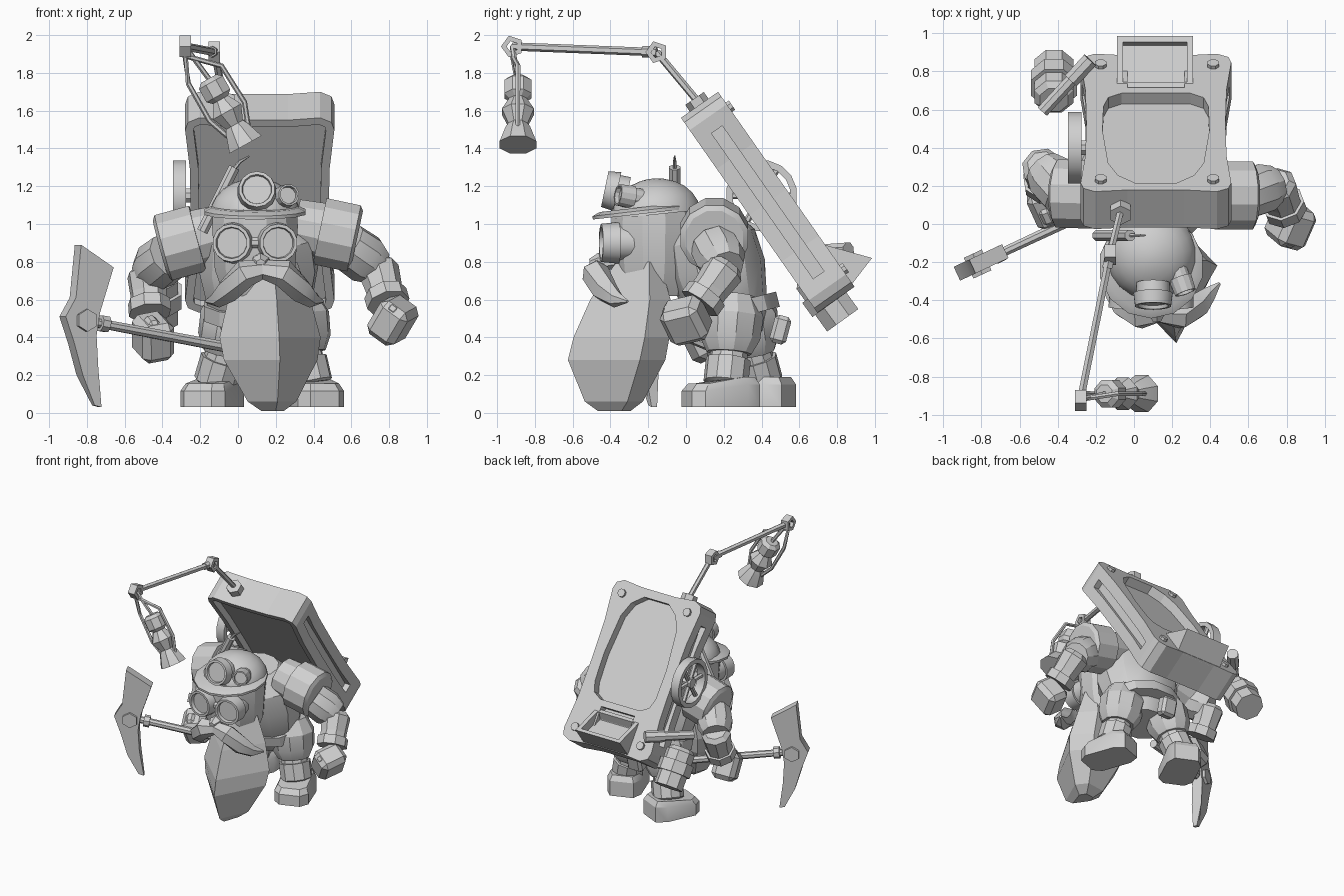
import bpy, bmesh, math
from mathutils import Matrix, Vector as V

cube = bpy.data.objects.get("Cube")
if cube:
    bpy.data.objects.remove(cube)

grey = bpy.data.materials.new("stone_grey")
grey.use_nodes = True
grey.diffuse_color = (0.63, 0.63, 0.63, 1)
grey.node_tree.nodes["Principled BSDF"].inputs["Base Color"].default_value = (0.63, 0.63, 0.63, 1)

WORLD = Matrix.Identity(4)
HEAD = Matrix.Translation((0.09, -0.15, 0))
BEARD = Matrix.Translation((0.155, -0.15, 0)) @ Matrix.Rotation(math.radians(8), 4, 'Z')
# Pack frame: X across, Y up the slab, Z out of its back
PACK = Matrix.Translation((0.115, 0.433, 1.115)) @ Matrix.Rotation(math.radians(180), 4, 'Z') \
    @ Matrix.Rotation(math.radians(55), 4, 'X')


def finish(name, bm, frame=WORLD, smooth=28):
    bm.transform(frame)
    bmesh.ops.recalc_face_normals(bm, faces=bm.faces)
    me = bpy.data.meshes.new(name)
    bm.to_mesh(me)
    bm.free()
    me.materials.append(grey)
    ob = bpy.data.objects.new(name, me)
    bpy.context.collection.objects.link(ob)
    if smooth:
        bpy.ops.object.select_all(action='DESELECT')
        ob.select_set(True)
        bpy.context.view_layer.objects.active = ob
        bpy.ops.object.shade_smooth_by_angle(angle=math.radians(smooth))
    return ob


def skin(bm, rings):
    """Join equal rings of points into a closed skin."""
    rings = [[bm.verts.new(p) for p in r] for r in rings]
    n = len(rings[0])
    for a, b in zip(rings, rings[1:]):
        for i in range(n):
            bm.faces.new((a[i], a[(i + 1) % n], b[(i + 1) % n], b[i]))
    return bm.faces.new(rings[0]), bm.faces.new(rings[-1])


def ring(c, axis, r, n, flat=1.0):
    q = axis.to_track_quat('Z', 'Y')
    angs = [math.tau * (i + 0.5) / n for i in range(n)]
    return [c + q @ V((r * math.cos(t), r * flat * math.sin(t), 0)) for t in angs]


def turned(name, a, b, profile=((0, 1), (1, 1)), r=1.0, n=8, frame=WORLD, flat=1.0):
    """Turned part from a to b; profile holds (fraction along, radius)."""
    a, b = V(a), V(b)
    bm = bmesh.new()
    skin(bm, [ring(a.lerp(b, t), b - a, k * r, n, flat) for t, k in profile])
    return finish(name, bm, frame)


def hoop(name, c, outer, inner, half, n):
    """Flat ring around the x axis."""
    bm = bmesh.new()
    loops = []
    for x, r in ((-half, outer), (half, outer), (half, inner), (-half, inner)):
        loops.append([bm.verts.new(p) for p in ring(c + V((x, 0, 0)), V((1, 0, 0)), r, n)])
    for a, b in zip(loops, loops[1:] + loops[:1]):
        for i in range(n):
            bm.faces.new((a[i], a[(i + 1) % n], b[(i + 1) % n], b[i]))
    return finish(name, bm)


def swept(name, pts, radii, n=6, frame=WORLD):
    pts = [V(p) for p in pts]
    bm = bmesh.new()
    last = len(pts) - 1
    skin(bm, [ring(p, pts[min(i + 1, last)] - pts[max(i - 1, 0)], radii[i], n)
              for i, p in enumerate(pts)])
    return finish(name, bm, frame)


def block(name, size, loc, rot, bevel):
    bm = bmesh.new()
    bmesh.ops.create_cube(bm, size=1)
    bmesh.ops.scale(bm, vec=size, verts=bm.verts)
    bmesh.ops.bevel(bm, geom=bm.edges[:], offset=bevel, segments=1, affect='EDGES')
    turn = Matrix.Rotation(math.radians(rot[2]), 4, 'Z') @ Matrix.Rotation(math.radians(rot[1]), 4, 'Y') \
        @ Matrix.Rotation(math.radians(rot[0]), 4, 'X')
    return finish(name, bm, Matrix.Translation(loc) @ turn)


def dish(bm, face, rim, depth):
    """Inset a face and sink its middle."""
    n = face.normal.copy()
    bmesh.ops.inset_region(bm, faces=[face], thickness=rim)
    low = bmesh.ops.extrude_face_region(bm, geom=[face])['geom']
    bmesh.ops.delete(bm, geom=[face], context='FACES_ONLY')
    bmesh.ops.translate(bm, verts=[g for g in low if isinstance(g, bmesh.types.BMVert)], vec=n * -depth)


# Pack slab with waisted sides and a dished front
quarter = [(0.365, 0.0), (0.37, 0.3), (0.395, 0.55), (0.38, 0.6), (0.32, 0.63), (0.15, 0.615)]
half = quarter + [(-x, y) for x, y in reversed(quarter)]
outline = half + [(x, -y) for x, y in reversed(half[1:-1])]
bm = bmesh.new()
front, back = skin(bm, [[V((x, y, z)) for x, y in outline] for z in (-0.12, 0.12)])
bmesh.ops.recalc_face_normals(bm, faces=bm.faces)
dish(bm, front, 0.045, 0.05)
slab = finish("pack_slab", bm, PACK, 0)

# One cutter for the back hollow, the side grooves and the chute mouth
well = [(0.11, 0.55), (0.2, 0.48), (0.25, 0.37), (0.28, 0.07), (0.275, -0.15), (0.25, -0.23), (0.18, -0.27)]
well += [(-x, y) for x, y in reversed(well)]
bm = bmesh.new()
skin(bm, [[V((x, y, z)) for x, y in well] for z in (0.05, 0.3)])
for s in (-1, 1):
    skin(bm, [[V((s * x, y, z)) for y, z in ((-0.47, -0.035), (0.47, -0.035), (0.47, 0.035), (-0.47, 0.035))]
              for x in (0.34, 0.6)])
skin(bm, [[V((x, y, z)) for y, z in ((-0.32, 0.05), (-0.32, 0.3), (-0.48, 0.3), (-0.48, 0.05))]
          for x in (-0.15, 0.15)])
cutter = finish("pack_cutter", bm, PACK, 0)
cutter.hide_render = cutter.hide_viewport = True
cut = slab.modifiers.new("cut", 'BOOLEAN')
cut.operation, cut.solver, cut.object = 'DIFFERENCE', 'EXACT', cutter

for x in (-0.3, 0.29):
    for y in (-0.52, 0.53):
        turned("pack_bolt", (x, y, 0.11), (x, y, 0.14), r=0.032, frame=PACK)

# Chute below the hollow
bm = bmesh.new()
skin(bm, [[V((x, y, z)) for y, z in ((0.715, 0.895), (0.985, 0.82), (0.87, 0.67), (0.74, 0.76))]
          for x in (-0.09, 0.31)])
bmesh.ops.recalc_face_normals(bm, faces=bm.faces)
dish(bm, max(bm.faces, key=lambda f: f.normal.z), 0.045, 0.07)
finish("pack_chute", bm)

# Valve wheel on the right side
hub = V((-0.31, 0.4, 1.15))
hoop("valve_rim", hub, 0.19, 0.155, 0.035, 16)
turned("valve_axle", hub - V((0.03, 0, 0)), hub + V((0.1, 0, 0)), r=0.04)
for i in range(6):
    t = math.tau * i / 6
    turned("valve_spoke", hub, hub + V((0, math.cos(t), math.sin(t))) * 0.17, r=0.018, n=6)

# Canister and handle by the lower right corner
turned("canister", (-0.42, 0.65, 0.74), (-0.42, 0.83, 0.49),
       ((0, 0.08), (0.1, 0.11), (0.35, 0.11), (0.35, 0.13), (0.65, 0.13), (0.65, 0.11), (1, 0.11)))
turned("canister_handle", (-0.48, 0.59, 0.84), (-0.23, 0.86, 0.86),
       ((0, 0.035), (0.6, 0.035), (0.6, 0.045), (1, 0.045)))

# Crane arm
knee, tip = V((-0.125, -0.155, 1.91)), V((-0.28, -0.92, 1.94))
turned("crane_base", (-0.07, 0.09, 1.6), (-0.07, 0.045, 1.665), r=0.06, n=6)
turned("crane_lower_rod", (-0.07, 0.07, 1.64), knee, r=0.02, n=6)
turned("crane_upper_rod", knee, tip, ((0, 0.03), (0.1, 0.03), (0.1, 0.022), (1, 0.022)), n=6)
for p in (knee, tip):
    hoop("crane_joint", p, 0.06, 0.03, 0.03, 5)

# Lantern hanging at a slant
top, foot = V((-0.155, -0.89, 1.77)), V((0.04, -0.89, 1.42))
turned("lantern", top, foot,
       ((0, 0.05), (0.06, 0.078), (0.26, 0.078), (0.32, 0.05), (0.5, 0.092), (0.7, 0.055),
        (0.76, 0.07), (1, 0.105)))
side = V((0.88, 0, 0.47))
for s in (-1, 1):
    bail = [tip - V((0, 0, 0.05)), top + side * s * 0.1 + V((-0.02, 0, 0.02)),
            top.lerp(foot, 0.5) + side * s * 0.105, top.lerp(foot, 0.8) + side * s * 0.06]
    swept("lantern_bail", bail, [0.014] * 4)
turned("lantern_hook", tip, top, r=0.014, n=6)

# Head and helmet
turned("head", (0, -0.02, 0.62), (0, -0.02, 1.08), ((0, 0.17), (0.3, 0.22), (0.8, 0.235), (1, 0.23)),
       n=12, frame=HEAD)
dome = [(math.sin(t * math.pi / 12), 0.24 * math.cos(t * math.pi / 12)) for t in range(6)] + [(1, 0.02)]
turned("helmet", (0, -0.01, 1.05), (0, -0.03, 1.24), dome, n=20, frame=HEAD)
turned("helmet_brim", (0, -0.07, 1.055), (0, -0.074, 1.09), ((0, 0.275), (0.5, 0.275), (1, 0.235)), n=14, frame=HEAD)

# Eye goggles and helmet lamps
CUP = ((0, 0.85), (0.45, 0.85), (0.45, 1), (1, 0.92), (1, 0.76), (0.85, 0.72))
for s in (-1, 1):
    turned("goggle", (s * 0.105, -0.13, 0.9), (s * 0.125, -0.3, 0.9), CUP, 0.11, 14, HEAD)
turned("goggle_bridge", (-0.05, -0.24, 0.9), (0.05, -0.24, 0.9), r=0.03, frame=HEAD)
turned("large_lamp", (0.1, -0.31, 1.16), (0.1, -0.43, 1.185), CUP, 0.105, 14)
turned("small_lamp", (0.22, -0.22, 1.13), (0.27, -0.36, 1.155), CUP, 0.063, 12)
turned("helmet_candle", (-0.19, -0.06, 0.96), (-0.02, -0.06, 1.3), r=0.032)
swept("candle_wick", [(-0.03, -0.06, 1.28), (0.01, -0.06, 1.33), (0.06, -0.06, 1.36)], [0.011, 0.01, 0.004])

# Faceted beard with a front ridge, from (height, half width, front, back)
bm = bmesh.new()
skin(bm, [[V(p) for p in ((0, f, z), (w, f * 0.3 + b * 0.7, z), (w * 0.6, b, z),
                          (-w * 0.6, b, z), (-w, f * 0.3 + b * 0.7, z))]
          for z, w, f, b in ((0.8, 0.15, -0.22, 0.0), (0.6, 0.22, -0.36, 0.05), (0.4, 0.27, -0.45, 0.04),
                             (0.28, 0.25, -0.48, 0.02), (0.06, 0.13, -0.39, -0.09), (0.01, 0.06, -0.32, -0.15))])
finish("beard", bm, BEARD, 0)
for s in (-1, 1):
    swept("moustache", [(0.04, -0.32, 0.76), (0.05 + s * 0.1, -0.33, 0.74), (0.05 + s * 0.19, -0.28, 0.65),
                        (0.05 + s * 0.25, -0.22, 0.6), (0.05 + s * 0.31, -0.16, 0.59)],
          [0.05, 0.075, 0.07, 0.045, 0.008], frame=HEAD)
turned("nose", (0.03, -0.2, 0.81), (0.03, -0.36, 0.79), ((0, 0.04), (0.7, 0.05), (1, 0.025)), n=6, frame=HEAD)

# Torso, belt and pouch
turned("torso", (0.12, 0.25, 0.4), (0.1, 0.1, 1.05),
       ((0, 0.2), (0.2, 0.27), (0.55, 0.32), (0.8, 0.3), (1, 0.18)), n=12, flat=0.8)
turned("belt", (0.12, 0.25, 0.5), (0.12, 0.23, 0.58), r=0.31, n=12, flat=0.85)
block("belt_pouch", (0.13, 0.09, 0.15), (0.1, 0.5, 0.44), (-15, 0, 0), 0.02)

# Arms: pauldron, upper arm, forearm, cuff and fist
TIERS = ((0, 0.8), (0.4, 0.85), (0.4, 1), (0.95, 1), (1, 0.85))
CUFF = ((0, 0.85), (0.45, 0.85), (0.45, 1), (1, 1))
arms = {
    "left": ((0.3, 0.15, 0.99), (0.63, 0.15, 0.92), (0.74, 0.21, 0.77), (0.79, 0.09, 0.6), (0.82, 0.0, 0.49),
             (15, 35, -15)),
    "right": ((-0.08, 0.15, 0.96), (-0.41, 0.16, 0.87), (-0.48, 0.3, 0.74), (-0.47, 0.23, 0.56),
              (-0.45, 0.11, 0.4), (25, -10, 20))}
for tag, (sh, up, el, wr, fist, rot) in arms.items():
    sh, up, el, wr, fist = V(sh), V(up), V(el), V(wr), V(fist)
    turned(tag + "_pauldron", sh, up, TIERS, 0.185, 12)
    turned(tag + "_upper_arm", sh.lerp(up, 0.85) - V((0, 0, 0.05)), el, ((0, 0.13), (0.6, 0.135), (1, 0.1)), n=10)
    turned(tag + "_forearm", el * 1.1 - wr * 0.1, wr, ((0, 0.08), (0.15, 0.11), (1, 0.09)))
    turned(tag + "_cuff", el.lerp(wr, 0.55), wr.lerp(fist, 0.2), CUFF, 0.115)
    block(tag + "_fist", (0.18, 0.22, 0.22), fist, rot, 0.035)
    block(tag + "_thumb", (0.07, 0.1, 0.12), fist.lerp(wr, 0.3) + V((0, -0.09, 0)), rot, 0.02)

# Legs and boots
for tag, hip, foot, yaw in (("left", (0.3, 0.25, 0.52), (0.385, 0.21, 0.15), 20),
                            ("right", (-0.01, 0.3, 0.52), (-0.12, 0.4, 0.15), -25)):
    hip, foot = V(hip), V(foot)
    turned(tag + "_thigh", hip + V((0, 0, 0.1)), hip.lerp(foot, 0.55),
           ((0, 0.12), (0.35, 0.17), (0.75, 0.16), (1, 0.12)), n=10)
    turned(tag + "_shin", hip.lerp(foot, 0.4), foot, TIERS, 0.12, 10)
    boot = Matrix.Translation((foot.x, foot.y, 0)) @ Matrix.Rotation(math.radians(yaw), 4, 'Z')
    bm = bmesh.new()
    shape = [(0.09, 0.16), (0.13, 0.08), (0.13, -0.16), (0.08, -0.22)]
    shape += [(-x, y) for x, y in reversed(shape)]
    skin(bm, [[V((x * k, y * k, z - (0.035 * (y < -0.1) if z > 0.1 else 0))) for x, y in shape]
              for z, k in ((0.03, 1), (0.15, 1), (0.19, 0.85))])
    finish(tag + "_boot", bm, boot)

# Pickaxe
PICK = Matrix.Translation((-0.82, -0.21, 0.49)) @ Matrix.Rotation(math.radians(25), 4, 'Z')
turned("pick_shaft", (-0.82, -0.21, 0.49), (-0.07, 0.14, 0.35), ((0, 0.025), (1, 0.03)))
turned("pick_collar", (-0.73, -0.17, 0.475), (-0.69, -0.15, 0.468), r=0.045)
bm = bmesh.new()
blade = [(-0.03, 0.4), (0.16, 0.28), (0.08, 0.04), (0.06, -0.08), (0.07, -0.25), (0.1, -0.46),
         (0.06, -0.45), (-0.02, -0.29), (-0.07, -0.12), (-0.12, 0.02), (-0.06, 0.12)]
skin(bm, [[V((x, y * (0.4 if z < -0.3 else 1), z)) for x, z in blade] for y in (-0.04, 0.04)])
finish("pick_head", bm, PICK)
turned("pick_boss", (0, -0.06, 0), (0, 0.06, 0), r=0.06, n=6, frame=PICK)
